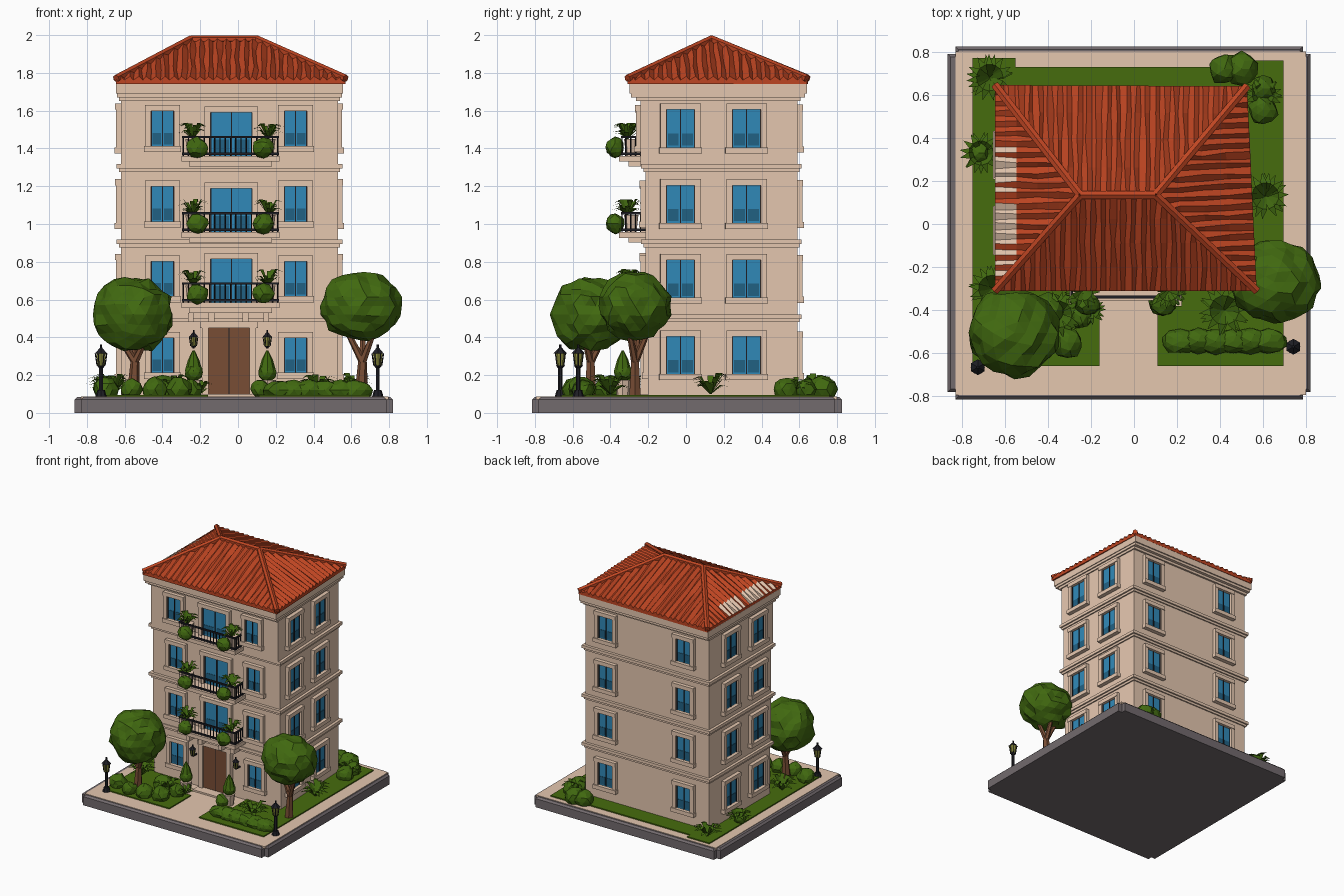
import bpy, bmesh, math, random
from mathutils import Matrix, Vector

random.seed(4)
if "Cube" in bpy.data.objects:
    bpy.data.objects.remove(bpy.data.objects["Cube"])

COLOURS = {
    "plaster": (0.78, 0.57, 0.43), "stone_grey": (0.17, 0.145, 0.155), "roof_tile": (0.52, 0.06, 0.016),
    "glass": (0.03, 0.25, 0.48), "glass_dark": (0.015, 0.12, 0.23), "leaf": (0.052, 0.14, 0.005),
    "grass": (0.062, 0.15, 0.004), "wood": (0.19, 0.075, 0.035), "iron": (0.013, 0.013, 0.018),
    "lamp_glass": (0.33, 0.33, 0.06)}
MATS = {}
for label, rgb in COLOURS.items():
    m = bpy.data.materials.new(label)
    m.use_nodes = True
    m.diffuse_color = (*rgb, 1)
    m.node_tree.nodes["Principled BSDF"].inputs["Base Color"].default_value = (*rgb, 1)
    MATS[label] = m

PARTS = {}


def part(name, mat):
    """Mesh under construction for a named part."""
    return PARTS.setdefault(name, (bmesh.new(), mat))[0]


def box(bm, lo, hi, M=Matrix()):
    lo, hi = Vector(lo), Vector(hi)
    T = Matrix.Translation((lo + hi) / 2) @ Matrix.Diagonal((*(hi - lo), 1))
    return bmesh.ops.create_cube(bm, size=1, matrix=M @ T)["verts"]


def rod(bm, p, q, r1, r2=None, n=6):
    p, q = Vector(p), Vector(q)
    R = (q - p).to_track_quat("Z", "Y").to_matrix().to_4x4()
    bmesh.ops.create_cone(bm, cap_ends=True, segments=n, radius1=r1, radius2=r1 if r2 is None else r2,
                          depth=(q - p).length, matrix=Matrix.Translation((p + q) / 2) @ R)


def blob(bm, c, size, sub=2, rough=0.14):
    """Faceted lump of foliage."""
    for v in bmesh.ops.create_icosphere(bm, subdivisions=sub, radius=1)["verts"]:
        k = 1 + random.uniform(-rough, rough * 0.5)
        v.co = Vector([a + b * s * k for a, b, s in zip(c, v.co, size)])


def fern(bm, c, r, n=13):
    """Tuft of arching pointed blades."""
    for i in range(n):
        a = math.tau * i / n + random.uniform(-0.2, 0.2)
        lift = random.uniform(0.4, 1.2)
        d, side = Vector((math.cos(a), math.sin(a), 0)), Vector((-math.sin(a), math.cos(a), 0)) * r * 0.15
        base, up = Vector(c), Vector((0, 0, r * lift))
        mid, tip = base + d * r * 0.55 + up * 0.85, base + d * r + up * 0.7
        v = [bm.verts.new(p) for p in (base - side * 0.4, base + side * 0.4, mid + side, mid - side, tip)]
        bm.faces.new(v[:4])
        bm.faces.new((v[3], v[2], v[4]))


# Plinth, paving and lawns
base = part("base_slab", "stone_grey")
box(base, (-0.865, -0.815, 0), (0.82, 0.825, 0.084))
upright = [e for e in base.edges if abs(e.verts[0].co.z - e.verts[1].co.z) > 0.05]
bmesh.ops.bevel(base, geom=upright, offset=0.035, segments=2, affect="EDGES")
rim = [e for e in base.edges if min(v.co.z for v in e.verts) > 0.05]
bmesh.ops.bevel(base, geom=rim, offset=0.014, segments=1, affect="EDGES")
box(part("paving", "plaster"), (-0.83, -0.793, 0.07), (0.798, 0.8, 0.087))
lawn = part("lawn", "grass")
for x0, y0, x1, y1 in ((-0.75, 0.5, 0.69, 0.73), (-0.75, -0.66, -0.55, 0.77), (0.45, -0.66, 0.695, 0.76),
                       (-0.75, -0.66, -0.16, -0.38), (-0.7, -0.4, -0.3, -0.18),
                       (0.11, -0.66, 0.65, -0.38), (0.22, -0.4, 0.6, -0.18)):
    box(lawn, (x0, y0, 0.08), (x1, y1, 0.096))

# Body, floor bands and cornice; the plan narrows slightly towards the back
X0, X1, Y1, SKEW = -0.62, 0.53, 0.59, 0.035


def ring(bm, front, out, z0, z1, out_y=None):
    out_y = out if out_y is None else out_y
    for v in box(bm, (X0 - out, front - out_y, z0), (X1 + out, Y1 + out_y, z1)):
        if v.co.x > 0 and v.co.y > 0:
            v.co.x -= SKEW


# bottom, top, front wall y, window centre height
FLOORS = ((0.08, 0.51, -0.2, 0.305), (0.51, 0.905, -0.215, 0.71),
          (0.905, 1.305, -0.215, 1.105), (1.305, 1.7, -0.24, 1.505))
body, bands = part("house_body", "plaster"), part("floor_bands", "plaster")
for z0, z1, front, zw in FLOORS:
    ring(body, front, 0, z0, z1)
    if z1 < 1.5:
        ring(bands, front, 0.022, z1 - 0.012, z1 + 0.012)
        ring(bands, front, 0.01, z1 - 0.03, z1)
cornice = part("cornice", "plaster")
for out, out_y, z0, z1 in ((0.01, 0.015, 1.65, 1.67), (0.02, 0.04, 1.67, 1.71), (0.026, 0.05, 1.69, 1.742)):
    ring(cornice, -0.25, out, z0, z1, out_y)


# Windows on all four walls
def wall(x, y, z, turn):
    return Matrix.Translation((x, y, z)) @ Matrix.Rotation(math.radians(turn), 4, "Z")


def window(M, w, h, sill=True):
    a, b, f = w / 2, h / 2, 0.032
    box(part("window_panes", "glass"), (-a, -0.006, -b), (a, 0.01, b), M)
    for s in (-1, 1):
        x = s * a * 0.5
        box(part("pane_reflections", "glass_dark"), (x - a * 0.38, -0.009, -b * 0.9), (x + a * 0.38, 0, -b * 0.25), M)
        box(part("window_surrounds", "plaster"), (min(s * a, s * (a + f)), -0.026, -b), (max(s * a, s * (a + f)), 0, b), M)
        box(part("window_sashes", "iron"), (s * a - 0.004, -0.012, -b), (s * a + 0.004, 0, b), M)
    box(part("window_sashes", "iron"), (-0.003, -0.012, -b), (0.003, 0, b), M)
    box(part("window_surrounds", "plaster"), (-a - f, -0.03, b), (a + f, 0, b + f), M)
    if sill:
        box(part("window_sills", "plaster"), (-a - f - 0.006, -0.034, -b - f), (a + f + 0.006, 0, -b), M)


for z0, z1, front, z in FLOORS:
    for x in (-0.4, 0.305):
        window(wall(x, front, z, 0), 0.12, 0.185)
        window(wall(x, Y1, z, 180), 0.13, 0.19)
    lean = SKEW / (Y1 - front)
    for y in (-0.03, 0.32):
        window(wall(X1 - lean * (y - front), y, z, 90 + math.degrees(lean)), 0.15, 0.2)
        window(wall(X0, y, z, -90), 0.15, 0.2)

# Balconies with doors, railings and plants
CX, HALF, FRONT = -0.04, 0.25, -0.345
slab, rail = part("balcony_slabs", "plaster"), part("balcony_railings", "iron")
pots, leaves = part("plant_pots", "plaster"), part("balcony_plants", "leaf")
for (z0, z1, back, zw), z in zip(FLOORS[1:], (0.585, 0.957, 1.36)):
    window(wall(-0.035, back, z + 0.115, 0), 0.22, 0.23, False)
    box(slab, (CX - HALF - 0.01, FRONT - 0.01, z - 0.03), (CX + HALF + 0.01, back, z))
    box(slab, (CX - HALF + 0.03, FRONT + 0.04, z - 0.055), (CX + HALF - 0.03, back, z - 0.03))
    for h in (0.012, 0.1):
        box(rail, (CX - HALF, FRONT, z + h - 0.006), (CX + HALF, FRONT + 0.012, z + h + 0.006))
        for s in (-1, 1):
            x = CX + s * HALF
            box(rail, (x - 0.006, FRONT, z + h - 0.006), (x + 0.006, back, z + h + 0.006))
    for i in range(19):
        x = CX - HALF + 2 * HALF * i / 18
        rod(rail, (x, FRONT + 0.006, z), (x, FRONT + 0.006, z + 0.1), 0.0035, n=4)
    for s in (-1, 1):
        for i in range(1, 5):
            y = FRONT + i * 0.026
            rod(rail, (CX + s * HALF, y, z), (CX + s * HALF, y, z + 0.1), 0.0035, n=4)
        rod(pots, (CX + s * 0.2, -0.29, z), (CX + s * 0.2, -0.29, z + 0.09), 0.028, 0.038, 8)
        fern(leaves, (CX + s * 0.2, -0.31, z + 0.09), 0.085, 18)
        blob(leaves, (CX + s * 0.175, -0.375, z + 0.045), (0.06, 0.05, 0.055))

# Entrance door, surround, brackets and wall lanterns
door = part("entrance_door", "wood")
box(door, (-0.155, -0.222, 0.1), (0.06, -0.19, 0.45))
box(part("door_seam", "iron"), (-0.049, -0.225, 0.1), (-0.046, -0.2, 0.45))
entry = part("entrance_surround", "plaster")
for x in (-0.19, 0.06):
    box(entry, (x, -0.24, 0.08), (x + 0.035, -0.19, 0.45))
box(entry, (-0.2, -0.245, 0.45), (0.105, -0.19, 0.485))
box(entry, (-0.2, -0.3, 0.08), (0.105, -0.19, 0.1))
for x in (-0.25, -0.14, 0.04, 0.15):
    box(entry, (x - 0.015, -0.29, 0.48), (x + 0.015, -0.19, 0.53))


def lantern(x, y, z, r):
    rod(part("lantern_glass", "lamp_glass"), (x, y, z), (x, y, z + r * 2), r * 0.65, r * 0.92, 6)
    iron = part("lantern_frames", "iron")
    rod(iron, (x, y, z + r * 2), (x, y, z + r * 3), r * 1.15, r * 0.2)
    rod(iron, (x, y, z + r * 3), (x, y, z + r * 3.5), r * 0.2)
    rod(iron, (x, y, z - r * 0.4), (x, y, z), r * 0.4, r * 0.75)
    for i in range(6):
        a = math.tau * i / 6
        c, s = math.cos(a) * r, math.sin(a) * r
        rod(iron, (x + c * 0.65, y + s * 0.65, z), (x + c * 0.95, y + s * 0.95, z + r * 2), r * 0.1, n=4)


for x in (-0.235, 0.155):
    lantern(x, -0.25, 0.355, 0.024)
    box(part("lantern_frames", "iron"), (x - 0.006, -0.25, 0.34), (x + 0.006, -0.195, 0.35))
    rod(pots, (x, -0.335, 0.084), (x, -0.335, 0.175), 0.034, 0.046, 8)
    topiary = part("topiary_cones", "leaf")
    blob(topiary, (x, -0.335, 0.215), (0.05, 0.05, 0.05), 2, 0.08)
    rod(topiary, (x, -0.335, 0.22), (x, -0.335, 0.28), 0.047, 0.03, 8)
    rod(topiary, (x, -0.335, 0.28), (x, -0.335, 0.33), 0.03, 0.006, 8)

# Street lamps
for x, y in ((-0.725, -0.665), (0.74, -0.57)):
    post = part("lamp_posts", "iron")
    rod(post, (x, y, 0.08), (x, y, 0.12), 0.032, 0.02, 8)
    rod(post, (x, y, 0.12), (x, y, 0.25), 0.012)
    lantern(x, y, 0.25, 0.032)

# Trees
trunk, crown = part("tree_trunks", "wood"), part("tree_crowns", "leaf")
for x, y, z, ry, h in ((-0.555, -0.505, 0.52, 0.212, 0.205), (0.65, -0.27, 0.565, 0.195, 0.187)):
    fork = (x + 0.01, y, 0.27)
    rod(trunk, (x, y, 0.08), fork, 0.035, 0.024)
    for dx, dy in ((-0.1, 0.02), (0.09, -0.04), (0.01, 0.09)):
        rod(trunk, fork, (x + dx, y + dy, z - 0.08), 0.021, 0.012)
    blob(crown, (x, y, z), (0.218, ry, h), 3, 0.1)

# Hedges, shrubs and ferns in the beds
shrubs = part("shrubs", "leaf")
for x, y, r in ((-0.7, -0.55, 0.07), (-0.56, -0.6, 0.06), (-0.44, -0.58, 0.07), (-0.31, -0.55, 0.075),
                (-0.25, -0.43, 0.06), (-0.4, -0.4, 0.08), (0.12, -0.37, 0.055), (0.42, 0.72, 0.075),
                (0.5, 0.72, 0.08), (0.6, 0.53, 0.07), (0.6, 0.63, 0.06), (-0.72, 0.33, 0.05)):
    blob(shrubs, (x, y, 0.125), (r, r, r * 0.95))
for i in range(6):
    blob(shrubs, (0.215 + i * 0.082, -0.545, 0.12), (0.09, 0.06, 0.055))
for x, y, r in ((-0.67, 0.68, 0.11), (-0.71, 0.33, 0.1), (0.61, 0.13, 0.11), (0.42, -0.4, 0.12),
                (-0.35, -0.42, 0.11), (-0.66, -0.3, 0.11), (0.6, 0.6, 0.09), (-0.2, -0.4, 0.07)):
    fern(shrubs, (x, y, 0.1), r, 20)

# Hipped roof: four corrugated slopes with ridge caps
EAVE, TOP = 1.762, 1.97
corners = [Vector(c) for c in ((-0.645, -0.31, EAVE), (0.57, -0.31, EAVE), (0.525, 0.64, EAVE), (-0.645, 0.645, EAVE))]
ridge_l, ridge_r = Vector((-0.25, 0.135, TOP)), Vector((0.1, 0.135, TOP))
roof = part("roof_tiles", "roof_tile")


def slope(a, b, ra, rb, n, bare=False):
    """Tile rows from eave a-b up to the ridge ra-rb, clipped at the hips."""
    length, along = (b - a).length, (b - a).normalized()
    sa, sb = (ra - a).dot(along), (rb - a).dot(along)
    rise = ra - a - along * sa
    cols = []
    for k in range(2 * n + 1):
        s = length * k / (2 * n)
        top = max(0, min(1, s / sa, (length - s) / (length - sb)))
        bump = 0.02 if k % 2 else 0
        col = [a + along * s + Vector((0, 0, -0.02))]
        for t in (0, 0.25, 0.5, 0.75, 1):
            wob = random.uniform(-0.007, 0.007) if 0 < s < length else 0
            low = 0.2 if bare and t < 0.2 else 1
            col.append(a + along * (s + wob) + rise * min(t, top) + Vector((0, 0, bump * low)))
        cols.append([roof.verts.new(p) for p in col])
    for k in range(2 * n):
        for r in range(5):
            f = roof.faces.new((cols[k][r], cols[k + 1][r], cols[k + 1][r + 1], cols[k][r + 1]))
            worn = bare and r == 1 and 0.25 < k / (2 * n) < 0.95
            f.material_index = 1 if worn and random.random() > 0.2 else 0


fl, fr, br, bl = corners
slope(fl, fr, ridge_l, ridge_r, 26)
slope(fr, br, ridge_r, ridge_r, 20)
slope(br, bl, ridge_r, ridge_l, 26)
slope(bl, fl, ridge_l, ridge_l, 20, True)
bmesh.ops.dissolve_degenerate(roof, dist=0.0005, edges=roof.edges[:])
roof.faces.new([roof.verts.new(c - Vector((0, 0, 0.02))) for c in reversed(corners)])
caps = part("ridge_caps", "roof_tile")
for p, q in ((fl, ridge_l), (bl, ridge_l), (fr, ridge_r), (br, ridge_r), (ridge_l, ridge_r)):
    rod(caps, p + Vector((0, 0, 0.008)), q + Vector((0, 0, 0.008)), 0.021)

# Turn every part into an object
for name, (bm, mat) in PARTS.items():
    mesh = bpy.data.meshes.new(name)
    bm.to_mesh(mesh)
    bm.free()
    mesh.materials.append(MATS[mat])
    if name == "roof_tiles":
        mesh.materials.append(MATS["plaster"])
    bpy.context.collection.objects.link(bpy.data.objects.new(name, mesh))
